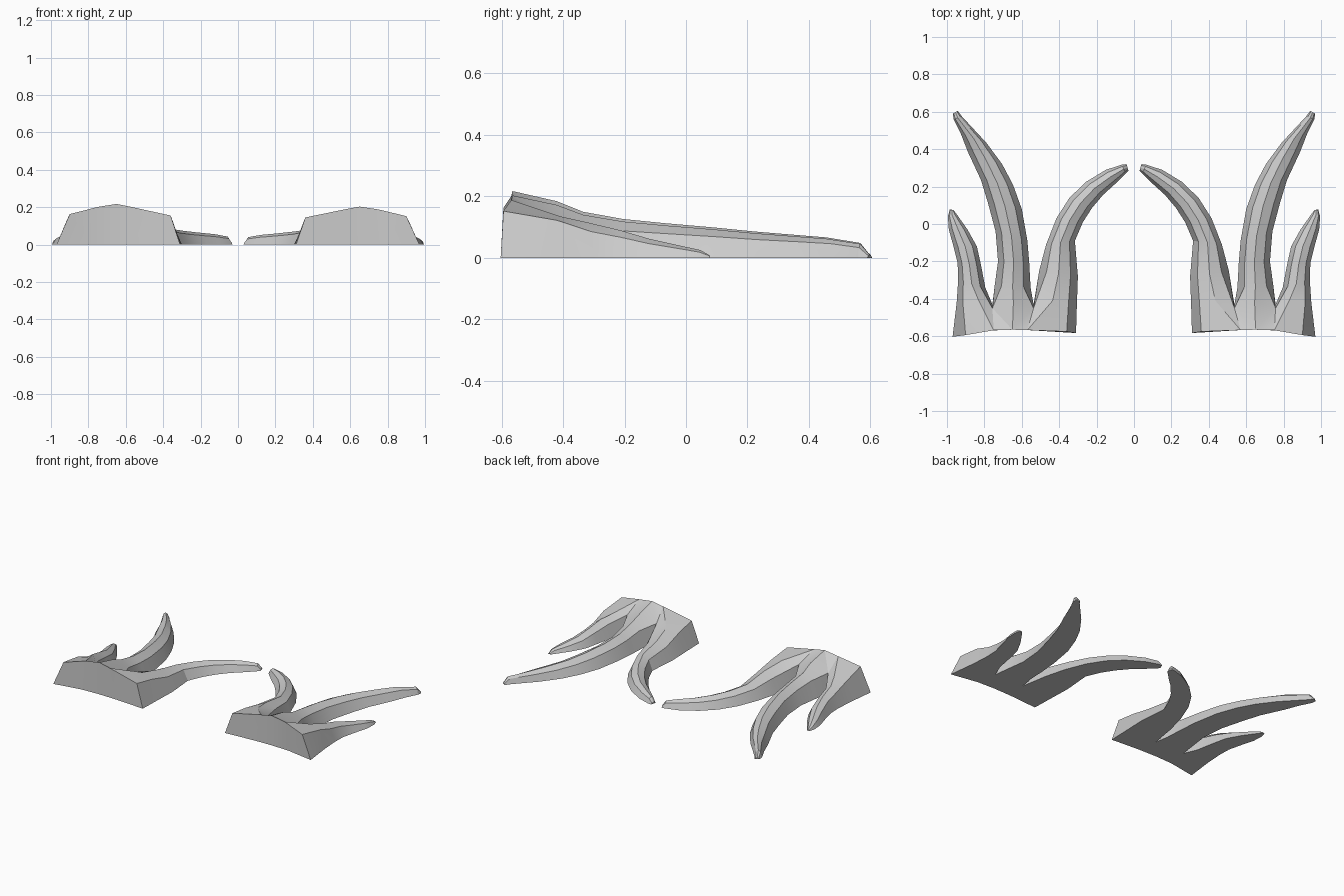
import bpy, bmesh
from mathutils import Vector

if "Cube" in bpy.data.objects:
    bpy.data.objects.remove(bpy.data.objects["Cube"])

stone = bpy.data.materials.new("light grey")
stone.use_nodes = True
grey = (0.6, 0.6, 0.6, 1)
stone.diffuse_color = grey
stone.node_tree.nodes["Principled BSDF"].inputs["Base Color"].default_value = grey

# Ground outline of each toe from root to tip: left edge, right edge, ridge height
inner_toe = [((.30, -.28), (.507, -.25), .115), ((.316, -.09), (.47, -.11), .088),
             ((.273, .01), (.415, .03), .076), ((.225, .085), (.345, .14), .068),
             ((.166, .155), (.257, .225), .06), ((.10, .215), (.15, .29), .052),
             ((.045, .27), (.065, .317), .04), ((.03, .285), (.04, .32), .01)]
middle_toe = [((.553, -.34), (.745, -.33), .14), ((.56, -.21), (.727, -.2), .118),
              ((.57, -.09), (.74, -.04), .105), ((.60, .08), (.78, .11), .092),
              ((.647, .21), (.818, .235), .08), ((.705, .32), (.888, .385), .07),
              ((.79, .435), (.925, .48), .062), ((.92, .575), (.965, .56), .045),
              ((.942, .605), (.968, .59), .01)]
outer_toe = [((.795, -.34), (.94, -.3), .115), ((.818, -.22), (.943, -.21), .09),
             ((.84, -.12), (.965, -.12), .062), ((.89, -.03), (.99, -.03), .042),
             ((.95, .055), (.995, .04), .025), ((.965, .075), (.985, .078), .008)]


def section(left, right, height):
    """Five-point cross-section: foot, shoulder, ridge, shoulder, foot."""
    a, b = Vector((*left, 0)), Vector((*right, 0))
    up = Vector((0, 0, height))
    return [a, a.lerp(b, .19) + up * .74, a.lerp(b, .5) + up, b.lerp(a, .19) + up * .74, b]


def build_claw(name, side, z_scale):
    bm = bmesh.new()

    def face(*points):
        bm.faces.new([bm.verts.new((p[0] * side, p[1], p[2] * z_scale)) for p in points])

    # Root sections, sharing the clefts between the toes
    cleft_a = [(.537, -.43, 0), (.537, -.45, .125)]
    cleft_b = [(.757, -.43, 0), (.757, -.45, .125)]
    root_in = [(.305, -.42, 0), (.35, -.42, .12), (.435, -.41, .138), cleft_a[1], cleft_a[0]]
    root_mid = [cleft_a[0], cleft_a[1], (.645, -.42, .172), cleft_b[1], cleft_b[0]]
    root_out = [cleft_b[0], cleft_b[1], (.83, -.41, .135), (.915, -.42, .122), (.948, -.42, 0)]

    # Toes lofted along their sections
    for root, path in ((root_in, inner_toe), (root_mid, middle_toe), (root_out, outer_toe)):
        rings = [root] + [section(*station) for station in path]
        for r, s in zip(rings, rings[1:]):
            for i in range(5):
                j = (i + 1) % 5
                face(r[i], r[j], s[j], s[i])
        face(*rings[-1])

    # Front wall with a bowed foot
    top = [(.36, -.575, .145), (.57, -.567, .188), (.65, -.565, .203), (.75, -.568, .188), (.9, -.594, .152)]
    foot = [(.31, -.583, 0), (.52, -.568, 0), (.65, -.565, 0), (.78, -.57, 0), (.97, -.603, 0)]
    for i in range(4):
        face(foot[i], foot[i + 1], top[i + 1], top[i])

    # Knuckle facets fanning from the crest
    face(top[0], root_in[1], root_in[2])
    face(top[0], root_in[2], top[1])
    face(top[1], root_in[2], cleft_a[1])
    face(top[1], cleft_a[1], top[2])
    face(top[2], cleft_a[1], root_mid[2])
    face(top[2], root_mid[2], cleft_b[1])
    face(top[2], cleft_b[1], top[3])
    face(top[3], cleft_b[1], root_out[2])
    face(top[3], root_out[2], top[4])
    face(top[4], root_out[2], root_out[3])

    # Side walls and underside
    face(foot[0], top[0], root_in[1], root_in[0])
    face(foot[4], top[4], root_out[3], root_out[4])
    face(*foot, root_out[4], cleft_b[0], cleft_a[0], root_in[0])

    bmesh.ops.remove_doubles(bm, verts=bm.verts, dist=.0005)
    bmesh.ops.recalc_face_normals(bm, faces=bm.faces)
    mesh = bpy.data.meshes.new(name)
    bm.to_mesh(mesh)
    bm.free()
    mesh.materials.append(stone)
    claw = bpy.data.objects.new(name, mesh)
    bpy.context.collection.objects.link(claw)
    bpy.ops.object.select_all(action="DESELECT")
    claw.select_set(True)
    bpy.context.view_layer.objects.active = claw
    bpy.ops.object.shade_smooth_by_angle(angle=.4)


build_claw("left_claw_foot", 1, 1)
build_claw("right_claw_foot", -1, 1.07)
